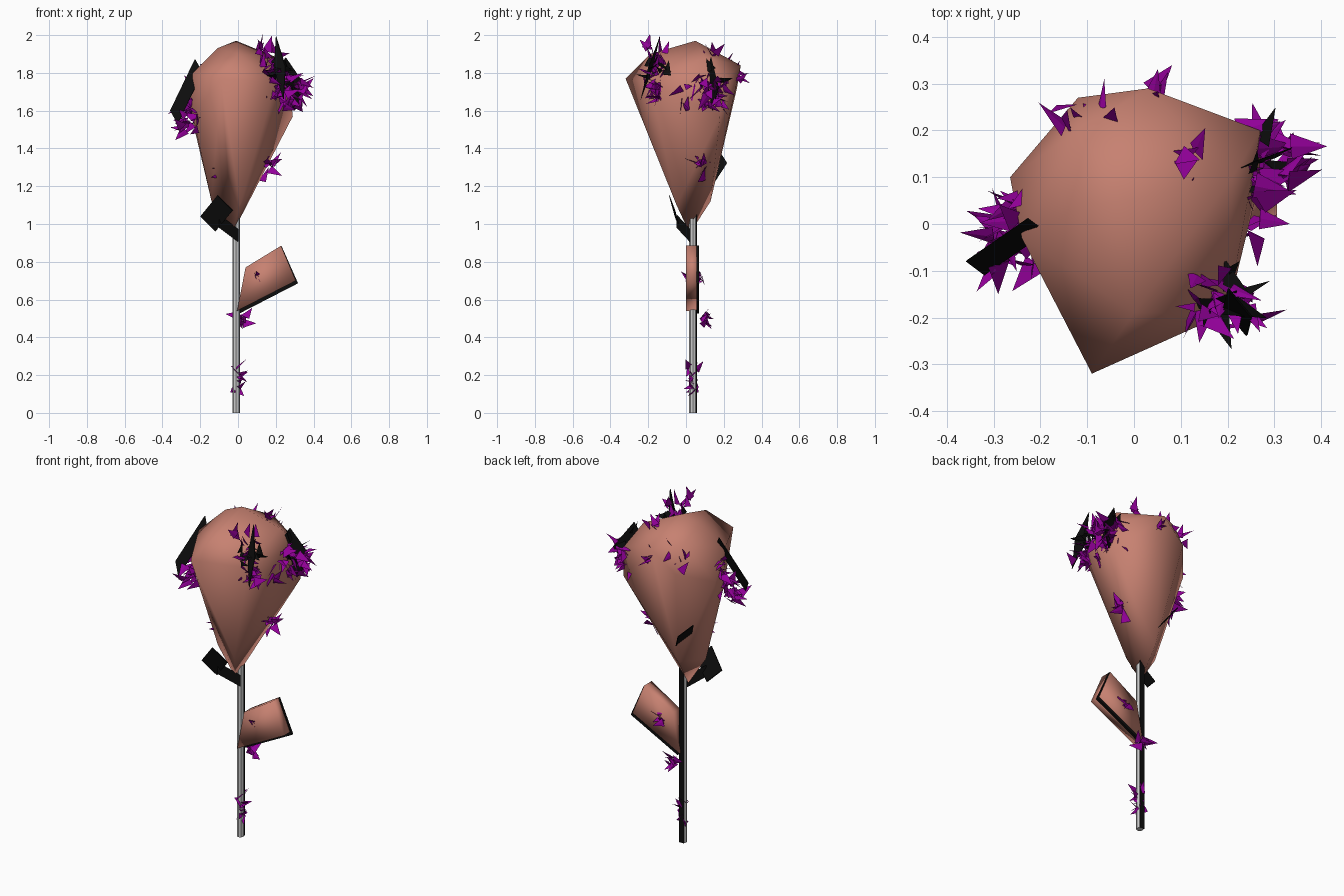
import bpy, bmesh, random
from mathutils import Vector

if "Cube" in bpy.data.objects:
    bpy.data.objects.remove(bpy.data.objects["Cube"])

random.seed(4)


def material(name, rgb):
    m = bpy.data.materials.new(name)
    m.diffuse_color = (*rgb, 1)
    m.use_nodes = True
    m.node_tree.nodes["Principled BSDF"].inputs["Base Color"].default_value = m.diffuse_color
    return m


CLAY = material("clay", (0.57, 0.22, 0.165))
BLACK = material("black", (0.004, 0.004, 0.004))
PURPLE = material("purple", (0.3, 0, 0.33))


def finish(bm, name, mat=None, smooth=False):
    bmesh.ops.recalc_face_normals(bm, faces=bm.faces)
    for f in bm.faces:
        f.smooth = smooth
    me = bpy.data.meshes.new(name)
    bm.to_mesh(me)
    bm.free()
    if mat:
        me.materials.append(mat)
    ob = bpy.data.objects.new(name, me)
    bpy.context.collection.objects.link(ob)
    return ob


def plate(name, pts, mat, thick, smooth=False):
    """Flat polygon extruded along the vector thick."""
    bm = bmesh.new()
    face = bm.faces.new([bm.verts.new(p) for p in pts])
    res = bmesh.ops.extrude_face_region(bm, geom=[face], use_keep_orig=True)
    moved = [g for g in res["geom"] if isinstance(g, bmesh.types.BMVert)]
    bmesh.ops.translate(bm, verts=moved, vec=thick)
    return finish(bm, name, mat, smooth)


# Faceted bulb: hull of its corners, smooth shaded
corners = [(-.01, .05, 1.97), (.21, .1, 1.88), (0, -.19, 1.9), (-.12, .2, 1.87),
           (-.09, -.32, 1.77), (.2, -.19, 1.75), (.27, .2, 1.76), (.29, .18, 1.57),
           (.03, .29, 1.84), (-.12, .27, 1.72), (-.265, .1, 1.65), (-.24, -.03, 1.8),
           (-.05, -.25, 1.62), (-.24, -.02, 1.58), (-.14, .01, 1.12), (-.04, .13, 1.12),
           (-.03, .02, .95), (0, -.15, 1.43), (.01, -.05, 1.1), (-.11, .04, 1.93)]
bm = bmesh.new()
for p in corners:
    bm.verts.new(p)
bmesh.ops.convex_hull(bm, input=bm.verts)
bmesh.ops.delete(bm, geom=[v for v in bm.verts if not v.link_faces], context='VERTS')
finish(bm, "bulb", CLAY, True)

# Stem with a dark strip along its back
AXIS = Vector((-.01, .037, 0))
bm = bmesh.new()
bmesh.ops.create_cone(bm, cap_ends=True, segments=8, radius1=.02, radius2=.02, depth=1.15)
bmesh.ops.translate(bm, verts=bm.verts, vec=AXIS + Vector((0, 0, .575)))
finish(bm, "stem")
bm = bmesh.new()
bmesh.ops.create_cube(bm, size=1)
bmesh.ops.scale(bm, verts=bm.verts, vec=(.03, .004, 1.15))
bmesh.ops.translate(bm, verts=bm.verts, vec=AXIS + Vector((0, .018, .575)))
finish(bm, "stem_back", BLACK)

# Leaf block, with a thin dark rim behind its lower edge and end
root, tip, shoulder, notch = [Vector((x, 0, z)) for x, z in
                              ((-.005, .54), (.306, .7), (.228, .885), (.04, .77))]
WIDE = Vector((0, .07, 0))
DROP = Vector((.012, 0, -.014))
plate("leaf", [root, tip, shoulder, notch], CLAY, WIDE, True)
plate("leaf_underside", [p + WIDE * .8 for p in (root, root + DROP, tip + DROP, tip)],
      BLACK, WIDE * .2)
plate("leaf_end", [p + WIDE * .8 for p in (tip, tip + DROP, shoulder + DROP / 3, shoulder)],
      BLACK, WIDE * .2)

# Dark plates on the bulb: three corners, the fourth completes the parallelogram
dark = {
    "left": [(-.36, -.08, 1.6), (-.23, .01, 1.87), (-.19, -.02, 1.8)],
    "right_back": [(.25, .13, 1.88), (.36, .17, 1.72), (.3, .14, 1.6)],
    "right_front": [(.2, -.14, 1.99), (.25, -.2, 1.83), (.24, -.24, 1.66)],
    "lower_left": [(-.2, -.06, 1.04), (-.11, -.09, 1.15), (-.03, -.06, 1.07)],
    "base": [(-.1, -.05, .98), (0, .02, .905), (0, .02, .97)],
    "lower_back": [(-.04, .15, 1.22), (-.1, .215, 1.32), (-.17, .17, 1.39)],
}
for name, pts in dark.items():
    a, b, c = map(Vector, pts)
    plate("dark_plate_" + name, [a, b, c, a + c - b], BLACK, (.003, .003, .003))


def shards(name, center, spread, count, mat=PURPLE):
    """Cluster of broad, thin, pointed shards hugging the surface."""
    center = Vector(center)
    out = center - AXIS
    out.z = max(0, center.z - 1.7) * 2
    out.normalize()
    rnd = lambda: Vector([random.uniform(-1, 1) for _ in range(3)])
    bm = bmesh.new()
    for _ in range(count):
        r = rnd() * spread
        r.z *= 1.4
        base = center + r - out * .025
        d = (out * .7 + rnd()).normalized()
        side = d.cross(rnd()).normalized()
        size = random.uniform(.045, .07) + spread * .4
        w = side * size * .33
        vs = [bm.verts.new(p) for p in (base - w, base + w, base + d * size,
                                        base + d.cross(side) * size * .05)]
        for i in range(4):
            bm.faces.new(vs[:i] + vs[i + 1:])
    finish(bm, name, mat)


# Purple clusters: centre, spread, count
clusters = [
    ((.3, .15, 1.68), .06, 42), ((.22, -.19, 1.73), .05, 24), ((.17, -.17, 1.88), .05, 14),
    ((.25, .03, 1.7), .06, 14), ((-.28, -.05, 1.56), .05, 26), ((-.25, .02, 1.7), .05, 14),
    ((-.11, .25, 1.79), .05, 10), ((.05, .28, 1.77), .03, 6), ((.12, .13, 1.92), .03, 6),
    ((.17, .09, 1.28), .04, 10), ((-.1, -.07, 1.28), .02, 4), ((.12, .02, .71), .02, 9),
    ((.13, .08, .73), .02, 8), ((.03, .12, .5), .02, 10), ((.01, .05, .22), .02, 7),
    ((-.01, .02, .14), .02, 8),
]
for i, c in enumerate(clusters):
    shards(f"shard_cluster_{i + 1}", *c)

# Black shards mixed into the two largest clusters
shards("black_shards_back", (.26, .14, 1.78), .06, 8, BLACK)
shards("black_shards_front", (.18, -.16, 1.86), .06, 8, BLACK)
